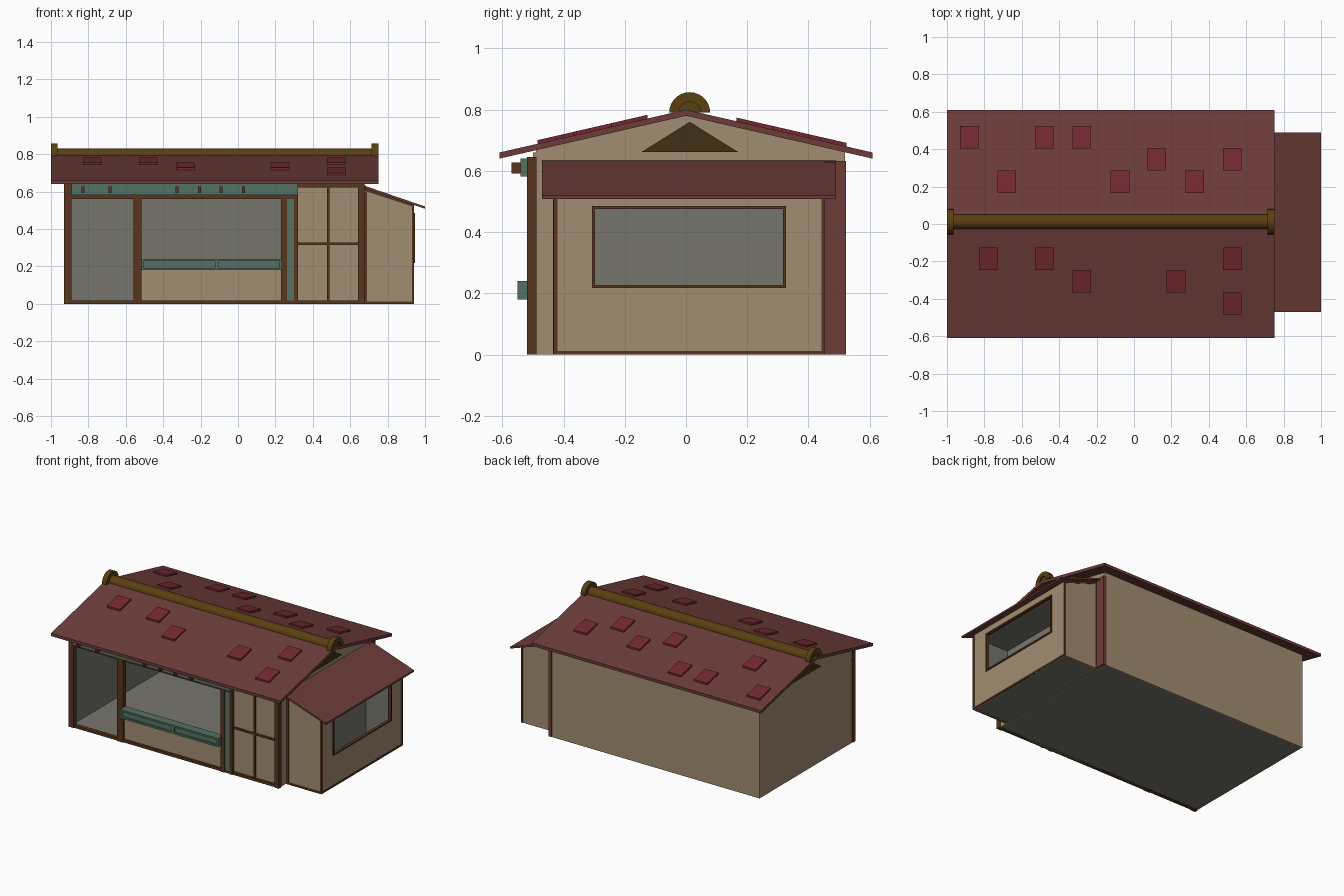
import bpy, bmesh, math
from mathutils import Vector


def material(name, rgb):
    m = bpy.data.materials.new(name)
    m.diffuse_color = (*rgb, 1)
    return m


TAN = material("plaster", (.36, .27, .165))
ROOF = material("roof_red", (.15, .045, .04))
PATCH = material("tile_red", (.17, .022, .03))
TEAL = material("teal_paint", (.09, .165, .125))
WOOD = material("wood", (.10, .036, .013))
OLIVE = material("ridge_brown", (.10, .05, .005))
DARK = material("vent_brown", (.055, .03, .008))
GREY = material("interior_grey", (.18, .18, .155))


def finish(name, bm, mat):
    bmesh.ops.recalc_face_normals(bm, faces=bm.faces)
    me = bpy.data.meshes.new(name)
    bm.to_mesh(me)
    bm.free()
    me.materials.append(mat)
    ob = bpy.data.objects.new(name, me)
    bpy.context.collection.objects.link(ob)
    return ob


def boxes(name, mat, *bounds):
    """One object from boxes given as (x0, x1, y0, y1, z0, z1)."""
    bm = bmesh.new()
    for x0, x1, y0, y1, z0, z1 in bounds:
        vs = bmesh.ops.create_cube(bm, size=1)["verts"]
        for v in vs:
            v.co = ((x0 + x1) / 2 + v.co.x * (x1 - x0),
                    (y0 + y1) / 2 + v.co.y * (y1 - y0),
                    (z0 + z1) / 2 + v.co.z * (z1 - z0))
    return finish(name, bm, mat)


def prism(name, mat, axis, pts, a, b):
    """Profile of (y, z) points along X, or (x, z) points along Y."""
    bm = bmesh.new()
    place = (lambda p: (a, p[0], p[1])) if axis == "X" else (lambda p: (p[0], a, p[1]))
    f = bm.faces.new([bm.verts.new(place(p)) for p in pts])
    new = bmesh.ops.extrude_face_region(bm, geom=[f])["geom"]
    d = Vector((b - a, 0, 0) if axis == "X" else (0, b - a, 0))
    bmesh.ops.translate(bm, vec=d, verts=[g for g in new if isinstance(g, bmesh.types.BMVert)])
    return finish(name, bm, mat)


def arc(r, n=14, cy=.012, cz=.79):
    return [(cy + r * math.cos(math.pi * i / n), cz + r * math.sin(math.pi * i / n)) for i in range(n + 1)]


# Main house walls
gable = [(-.49, 0), (.52, 0), (.52, .665), (0, .782), (-.49, .67)]
prism("left_wall", TAN, "X", gable, -.925, -.915)
prism("right_wall", TAN, "X", gable, .66, .67)
boxes("back_wall", TAN, (-.925, .67, .51, .52, 0, .665))
boxes("front_wall", TAN, (-.52, .24, -.5, -.49, 0, .18),
      (.24, .67, -.5, -.49, 0, .65), (-.925, .67, -.5, -.49, .56, .66))

# Interior lining, floor and ceiling
boxes("main_interior", GREY, (-.915, -.912, -.49, .51, .01, .58), (.657, .66, -.49, .51, .01, .58),
      (-.915, .66, .507, .51, .01, .58), (-.915, .66, -.49, .51, .58, .585))
boxes("main_floor", GREY, (-.92, .665, -.49, .515, .002, .012))

# Gable vents
for side, x in (("left", -.932), ("right", .668)):
    prism(side + "_gable_vent", DARK, "X", [(-.145, .662), (.17, .662), (.012, .76)], x, x + .009)

# Main roof
prism("main_roof", ROOF, "X", [(-.61, .66), (0, .80), (.61, .66), (.61, .64), (0, .78), (-.61, .64)], -1, .75)

# Raised tiles on both slopes
tiles = [(-.88, .465), (-.48, .465), (-.28, .465), (.12, .345), (.525, .345), (-.68, .225),
         (-.075, .225), (.325, .225), (-.78, -.185), (-.48, -.185), (-.28, -.305),
         (.225, -.305), (.525, -.185), (.525, -.425)]
for i, (x, y) in enumerate(tiles):
    ya, yb = y - .06, y + .06
    za, zb = (.80 - .23 * abs(v) for v in (ya, yb))
    prism(f"roof_tile_{i + 1}", PATCH, "X",
          [(ya, za - .005), (yb, zb - .005), (yb, zb + .012), (ya, za + .012)], x - .05, x + .05)

# Ridge pole with ring caps
prism("ridge_pole", OLIVE, "X", arc(.04), -.99, .74)
for side, x in (("left", -1), ("right", .715)):
    prism(side + "_ridge_cap", OLIVE, "X", arc(.067) + arc(.036)[::-1], x, x + .035)

# Front timber frame
posts = [(-.93, -.89), (-.56, -.515), (.23, .262), (.30, .32), (.642, .675)]
boxes("front_posts", WOOD, *[(a, b, -.52, -.488, 0, .645) for a, b in posts])
boxes("front_sill", WOOD, (-.93, .675, -.515, -.49, 0, .018))
boxes("front_lintel", WOOD, (-.93, .31, -.515, -.485, .56, .582), (.31, .66, -.512, -.49, .622, .64))
boxes("teal_post", TEAL, (.262, .30, -.515, -.49, .018, .60))

# Teal fascia with projecting pegs
boxes("teal_fascia", TEAL, (-.89, .32, -.54, -.50, .582, .64))
boxes("fascia_pegs", WOOD, *[(x - .008, x + .008, -.57, -.54, .592, .627)
                             for x in (-.83, -.685, -.325, -.205, -.09, .03)])

# Serving counter with raised rims round two panels
boxes("counter", TEAL, (-.515, .235, -.54, -.49, .18, .24))
boxes("counter_rims", TEAL, (-.515, .235, -.55, -.54, .18, .192), (-.515, .235, -.55, -.54, .228, .24),
      (-.515, -.502, -.55, -.54, .192, .228), (-.122, -.103, -.55, -.54, .192, .228),
      (.222, .235, -.55, -.54, .192, .228))

# Door mullions
boxes("door_mullions", WOOD, (.476, .488, -.51, -.495, .018, .625), (.32, .645, -.51, -.495, .315, .327))

# Annex walls
slope = [(.67, 0), (.94, 0), (.94, .535), (.67, .625)]
prism("annex_front_wall", TAN, "Y", slope, -.43, -.42)
prism("annex_back_wall", TAN, "Y", slope, .44, .45)
boxes("annex_side_wall", TAN, (.928, .938, -.43, -.30, 0, .53), (.928, .938, .32, .45, 0, .53),
      (.928, .938, -.30, .32, 0, .22), (.928, .938, -.30, .32, .48, .53))

# Annex interior and floor
boxes("annex_interior", GREY, (.67, .673, -.42, .44, .01, .51), (.67, .93, -.42, -.417, .01, .51),
      (.67, .93, .437, .44, .01, .51), (.67, .93, -.42, .44, .51, .514))
boxes("annex_floor", GREY, (.665, .935, -.425, .445, .002, .012))

# Annex trim and window frame
boxes("annex_corner_posts", WOOD, (.93, .942, -.433, -.42, 0, .53), (.93, .942, .442, .453, 0, .53),
      (.675, .69, -.435, -.42, 0, .60), (.675, .69, .44, .453, 0, .60))
boxes("annex_sills", WOOD, (.93, .942, -.42, .442, 0, .012), (.69, .93, -.435, -.425, 0, .012))
for side, y in (("front", -.435), ("back", .443)):
    prism(f"annex_{side}_rafter", WOOD, "Y", [(.675, .605), (.94, .517), (.94, .53), (.675, .62)], y, y + .01)
boxes("annex_window_frame", WOOD, (.925, .945, -.307, -.297, .217, .485), (.925, .945, .317, .327, .217, .485),
      (.925, .945, -.297, .317, .217, .227), (.925, .945, -.297, .317, .475, .485))

# Annex roof and red corner board
prism("annex_roof", ROOF, "Y", [(.665, .622), (1, .508), (1, .52), (.665, .635)], -.47, .49)
boxes("red_corner_board", ROOF, (.66, .685, .45, .522, 0, .632))
